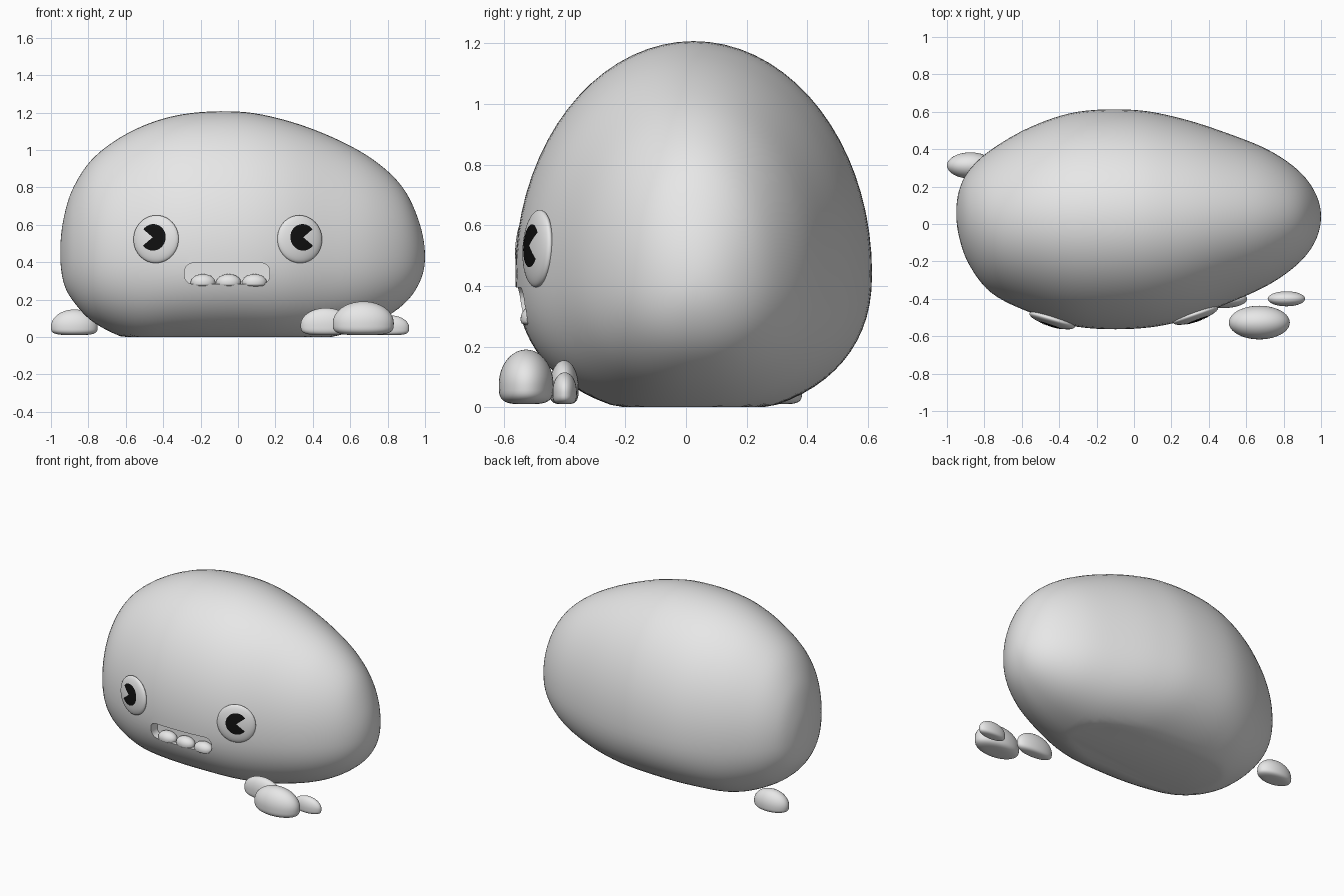
import bpy, bmesh, math
from mathutils import Vector, Matrix

if "Cube" in bpy.data.objects:
    bpy.data.objects.remove(bpy.data.objects["Cube"])


def material(name, rgb):
    m = bpy.data.materials.new(name)
    m.use_nodes = True
    m.diffuse_color = (*rgb, 1)
    m.node_tree.nodes["Principled BSDF"].inputs["Base Color"].default_value = (*rgb, 1)
    return m


GREY = material("pale grey", (0.8, 0.8, 0.8))
BLACK = material("black", (0.005, 0.005, 0.005))


def finish(bm, name, mat):
    bmesh.ops.recalc_face_normals(bm, faces=bm.faces)
    mesh = bpy.data.meshes.new(name)
    bm.to_mesh(mesh)
    bm.free()
    ob = bpy.data.objects.new(name, mesh)
    bpy.context.collection.objects.link(ob)
    mesh.materials.append(mat)
    return ob


def smooth(ob, angle=40):
    bpy.ops.object.select_all(action='DESELECT')
    ob.select_set(True)
    bpy.context.view_layer.objects.active = ob
    bpy.ops.object.shade_smooth_by_angle(angle=math.radians(angle))


def power(v, p):
    return math.copysign(abs(v) ** p, v)


# Body: cross-sections along x as (x, bottom, top, front, back)
stations = [
    (-.95, .45, .45, .06, .06), (-.935, .30, .62, -.07, .18),
    (-.88, .19, .80, -.22, .29), (-.76, .07, .97, -.37, .40),
    (-.55, -.02, 1.11, -.475, .52), (-.3, -.03, 1.19, -.55, .60),
    (0, -.03, 1.205, -.56, .61), (.25, -.03, 1.16, -.52, .565),
    (.5, 0, 1.07, -.425, .485), (.72, .07, .95, -.325, .395),
    (.88, .17, .80, -.21, .285), (.97, .29, .61, -.09, .165),
    (1, .43, .43, .04, .04)]


def flipped(s):
    return (s[0], s[2], s[1], s[4], s[3])


def spline(a, b, c, d, t):
    return [0.5 * (2 * q + (r - p) * t + (2 * p - 5 * q + 4 * r - s) * t * t
                   + (3 * q - p - 3 * r + s) * t ** 3) for p, q, r, s in zip(a, b, c, d)]


def make_body(steps=6, sides=72):
    pts = [flipped(stations[1])] + stations + [flipped(stations[-2])]
    rows = [spline(*pts[i:i + 4], k / steps)
            for i in range(len(pts) - 3) for k in range(steps)][1:]
    bm = bmesh.new()
    rings = []
    for x, low, high, front, back in rows:
        mid = 0.44 - 0.01 * x
        ring = []
        for k in range(sides):
            a = math.tau * k / sides
            c, s = math.cos(a), math.sin(a)
            p = 1 if s > 0 else 0.88
            z = mid + power(s, p) * (high - mid if s > 0 else mid - low)
            y = (front + back) / 2 + power(c, p) * (back - front) / 2
            ring.append(bm.verts.new((x, y, max(z, 0))))
        rings.append(ring)
    for r, q in zip(rings, rings[1:]):
        for k in range(sides):
            n = (k + 1) % sides
            bm.faces.new((r[k], r[n], q[n], q[k]))
    for ring, s in ((rings[0], stations[0]), (rings[-1], stations[-1])):
        tip = bm.verts.new((s[0], s[3], s[1]))
        for k in range(sides):
            bm.faces.new((ring[k], ring[(k + 1) % sides], tip))
    # Flat underside: replace the clamped faces with one clean face
    flat = [f for f in bm.faces if all(v.co.z < 1e-6 for v in f.verts)]
    bmesh.ops.dissolve_faces(bm, faces=flat, use_verts=True)
    return finish(bm, "body", GREY)


body = make_body()

# Mouth recess: a rounded slot cut into the front
bm = bmesh.new()
bmesh.ops.create_cube(bm, size=1, matrix=Matrix.Translation((-.058, -.64, .339))
                      @ Matrix.Diagonal((.455, .33, .112, 1)))
along_y = [e for e in bm.edges if abs(e.verts[0].co.y - e.verts[1].co.y) > .1]
bmesh.ops.bevel(bm, geom=along_y, offset=.045, segments=8, affect='EDGES', profile=.5)
cutter = finish(bm, "mouth_cutter", GREY)
cutter.hide_render = True
cut = body.modifiers.new("mouth", 'BOOLEAN')
cut.object, cut.operation, cut.solver = cutter, 'DIFFERENCE', 'EXACT'
bpy.context.view_layer.objects.active = body
bpy.ops.object.modifier_apply(modifier=cut.name)
bpy.data.objects.remove(cutter)
smooth(body)


# Rounded lumps: domed above the middle height, boxier below it
def lump(name, x, y, rx, ry, low, mid, high):
    bm = bmesh.new()
    bmesh.ops.create_uvsphere(bm, u_segments=40, v_segments=28, radius=1)
    for v in bm.verts:
        c = v.co
        if c.z < 0:
            h = math.hypot(c.x, c.y)
            k = h ** -0.45 if h > 1e-4 else 1
            c.x, c.y, c.z = c.x * k, c.y * k, -abs(c.z) ** 0.55
        c.xyz = (x + c.x * rx, y + c.y * ry,
                 mid + c.z * (high - mid if c.z > 0 else mid - low))
    smooth(finish(bm, name, GREY))


lump("front_stone_large", .67, -.527, .163, .09, .01, .075, .19)
lump("front_stone_inner", .47, -.402, .135, .048, .01, .065, .155)
lump("front_stone_outer", .815, -.4, .1, .04, .01, .05, .115)
lump("back_stone", -.875, .313, .125, .07, .01, .055, .147)

for i, x in enumerate((-.187, -.05, .088)):
    lump(f"tooth_{i + 1}", x, -.5, .066, .045, .27, .292, .336)


# Eyes: flattened discs with a notched pupil lying on their domes
RX, RZ, DEPTH = .126, .128, .032


def make_eye(side, centre, yaw, out):
    place = Matrix.Translation(centre) @ Matrix.Rotation(yaw, 4, 'Z') \
        @ Matrix.Rotation(math.radians(-3), 4, 'X')
    bm = bmesh.new()
    bmesh.ops.create_uvsphere(bm, u_segments=48, v_segments=32, radius=1,
                              matrix=Matrix.Rotation(math.pi / 2, 4, 'X'))
    for v in bm.verts:
        v.co = place @ Vector((v.co.x * RX, v.co.y * DEPTH, v.co.z * RZ))
    smooth(finish(bm, side + "_eye", GREY))

    bm = bmesh.new()
    notch, count = math.radians(38), 32

    def dome(r, a):
        x, z = out * (.008 + r * math.cos(a)), .008 + r * math.sin(a)
        y = -DEPTH * math.sqrt(1 - (x / RX) ** 2 - (z / RZ) ** 2) - .002
        return bm.verts.new(place @ Vector((x, y, z)))

    angles = [notch + (math.tau - 2 * notch) * k / count for k in range(count + 1)]
    rings = [[dome(.071 * j / 6, a) for a in angles] for j in range(1, 7)]
    tip = dome(0, 0)
    for k in range(count):
        bm.faces.new((tip, rings[0][k], rings[0][k + 1]))
        for r, q in zip(rings, rings[1:]):
            bm.faces.new((r[k], q[k], q[k + 1], r[k + 1]))
    pupil = finish(bm, side + "_pupil", BLACK)
    if pupil.data.polygons[0].normal.y > 0:
        pupil.data.flip_normals()
    smooth(pupil)


make_eye("right", (-.438, -.515, .523), math.radians(-17), -1)
make_eye("left", (.33, -.488, .523), math.radians(19), 1)
